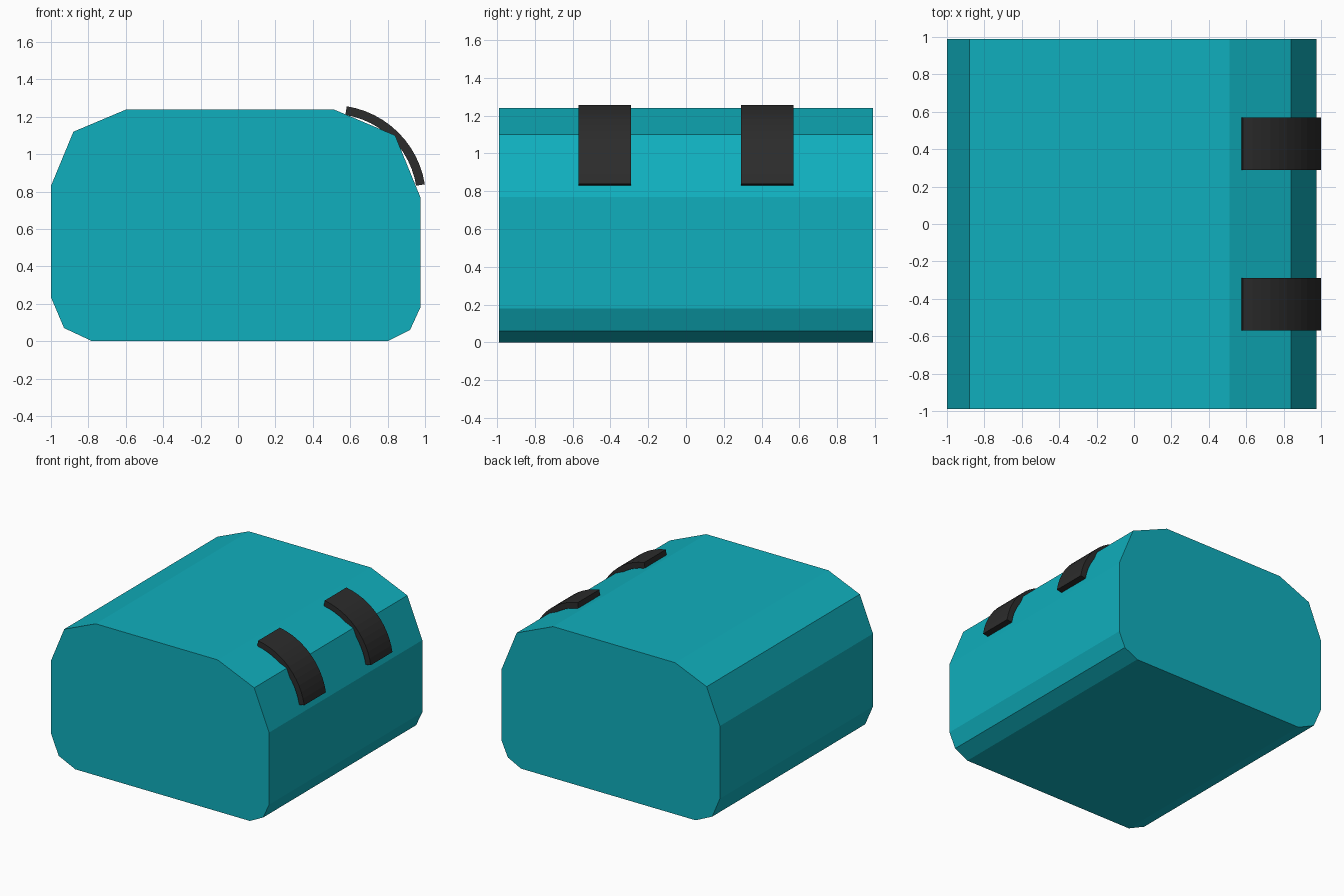
import bpy
import bmesh
import math

if "Cube" in bpy.data.objects:
    bpy.data.objects.remove(bpy.data.objects["Cube"])


def material(name, color):
    mat = bpy.data.materials.new(name)
    mat.diffuse_color = color
    mat.use_nodes = True
    mat.node_tree.nodes["Principled BSDF"].inputs["Base Color"].default_value = mat.diffuse_color
    return mat


def extrude_profile(name, points, y0, y1, mat):
    """Solid made by sweeping an x-z outline from y0 to y1."""
    bm = bmesh.new()
    face = bm.faces.new([bm.verts.new((x, y0, z)) for x, z in points])
    swept = bmesh.ops.extrude_face_region(bm, geom=[face], use_keep_orig=True)
    for v in swept["geom"]:
        if isinstance(v, bmesh.types.BMVert):
            v.co.y = y1
    bmesh.ops.recalc_face_normals(bm, faces=bm.faces)
    mesh = bpy.data.meshes.new(name)
    bm.to_mesh(mesh)
    bm.free()
    mesh.materials.append(mat)
    obj = bpy.data.objects.new(name, mesh)
    bpy.context.collection.objects.link(obj)
    return obj


teal = material("teal", (0.005, 0.43, 0.51, 1))
black = material("black", (0.025, 0.025, 0.025, 1))

# Main body: box with faceted long edges
body = [(-0.78, 0), (0.80, 0), (0.92, 0.06), (0.975, 0.18),
        (0.975, 0.77), (0.84, 1.10), (0.51, 1.24), (-0.595, 1.24),
        (-0.88, 1.12), (-1.0, 0.83), (-1.0, 0.235), (-0.93, 0.07)]
extrude_profile("body", body, -0.99, 0.99, teal)

# Two curved straps over the upper right edge
CX, CZ, R, THICK, STEPS = 0.503, 0.760, 0.502, 0.047, 12
angles = [math.radians(9 + 72 * i / STEPS) for i in range(STEPS + 1)]
outer = [(CX + R * math.cos(a), CZ + R * math.sin(a)) for a in angles]
inner = [(CX + (R - THICK) * math.cos(a), CZ + (R - THICK) * math.sin(a))
         for a in reversed(angles)]
for name, side in (("front_strap", -1), ("back_strap", 1)):
    extrude_profile(name, outer + inner, side * 0.29, side * 0.57, black)
